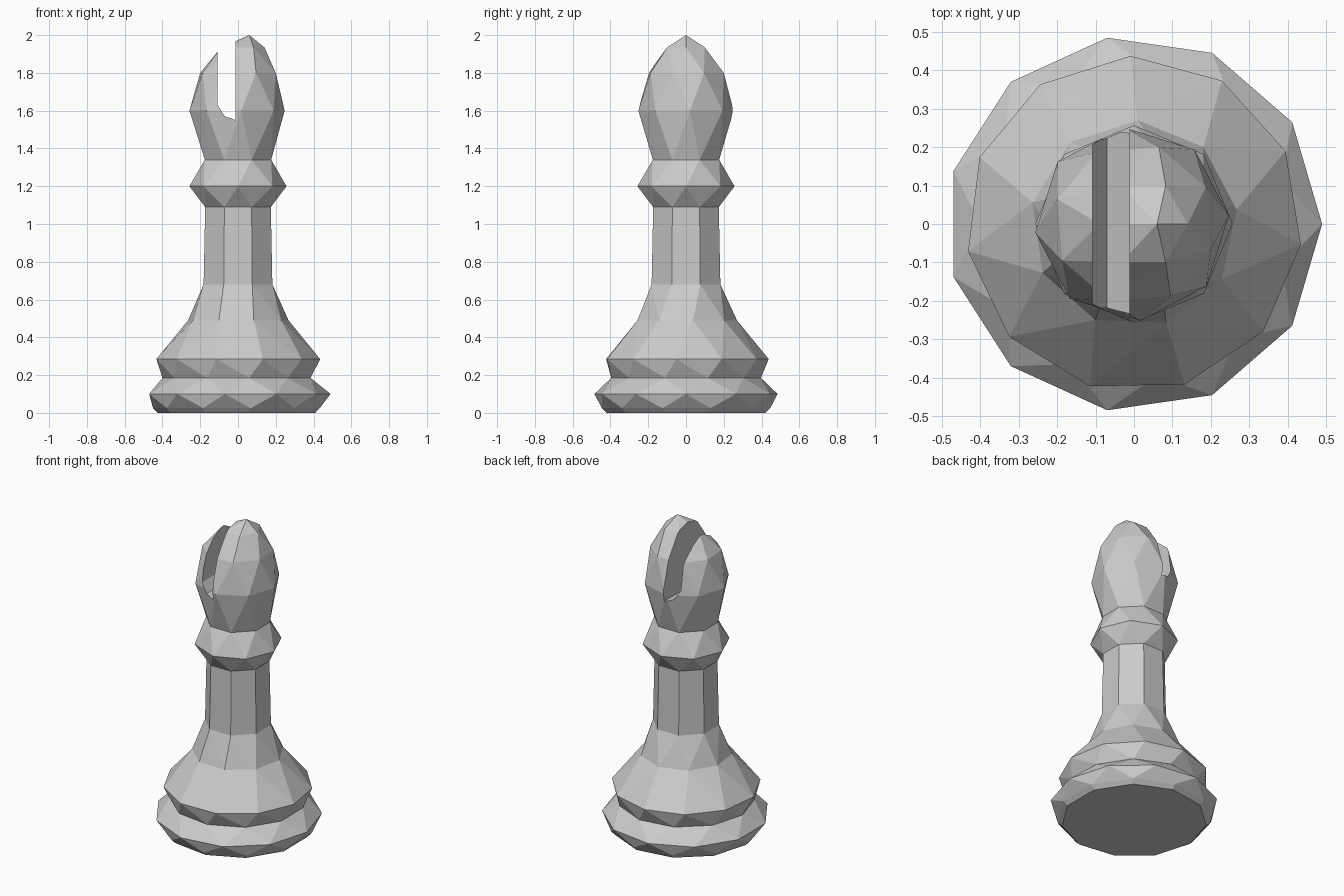
import bpy, bmesh
from math import sin, cos, radians, tau

if "Cube" in bpy.data.objects:
    bpy.data.objects.remove(bpy.data.objects["Cube"])

# Faceted profile: (z, radius, sides, phase in degrees, x offset)
RINGS = [
    (0.00, 0.425, 11, -16, 0.0),    # foot
    (0.025, 0.45, 11, -16, 0.0),
    (0.10, 0.49, 11, 0, 0.0),       # widest rim
    (0.185, 0.40, 11, -16, 0.0),    # groove
    (0.285, 0.438, 11, -7, 0.0),    # upper rim
    (0.49, 0.27, 9, 8, 0.0),        # flare
    (0.68, 0.197, 8, 22.5, 0.0),
    (1.09, 0.188, 8, 22.5, 0.0),    # stem
    (1.20, 0.257, 8, 0, 0.0),       # collar
    (1.34, 0.19, 8, 22.5, 0.0),     # neck
    (1.60, 0.253, 8, 5, -0.005),    # head
    (1.80, 0.21, 8, 27, 0.0),
    (1.935, 0.115, 6, 0, 0.025),
]


def add_ring(bm, z, r, n, phase, cx):
    ang = [radians(phase) + tau * i / n for i in range(n)]
    return [(a, bm.verts.new((cx + r * cos(a), r * sin(a), z))) for a in ang]


def bridge(bm, lo, hi):
    """Triangulate between two rings, even with different side counts."""
    nl, nh = len(lo), len(hi)
    L = lambda i: lo[i % nl][0] + tau * (i // nl)
    H = lambda j: hi[j % nh][0] + tau * (j // nh)
    i = j = 0
    while i < nl or j < nh:
        a, b = lo[i % nl][1], hi[j % nh][1]
        if j >= nh or (i < nl and L(i) + L(i + 1) <= H(j) + H(j + 1)):
            bm.faces.new((a, lo[(i + 1) % nl][1], b))
            i += 1
        else:
            bm.faces.new((a, hi[(j + 1) % nh][1], b))
            j += 1


def finish(bm, name):
    bmesh.ops.recalc_face_normals(bm, faces=bm.faces[:])
    me = bpy.data.meshes.new(name)
    bm.to_mesh(me)
    bm.free()
    ob = bpy.data.objects.new(name, me)
    bpy.context.collection.objects.link(ob)
    return ob


# Turned body with flat foot and slightly off-centre tip
bm = bmesh.new()
rings = [add_ring(bm, *r) for r in RINGS]
for lo, hi in zip(rings, rings[1:]):
    bridge(bm, lo, hi)
bm.faces.new([v for _, v in rings[0]])
tip = bm.verts.new((0.06, 0, 2.0))
top = [v for _, v in rings[-1]]
for k, v in enumerate(top):
    bm.faces.new((v, top[(k + 1) % len(top)], tip))
body = finish(bm, "bishop_piece")

# Slot cutter through the head
bm = bmesh.new()
outline = [(-0.108, 2.2), (-0.108, 1.63), (-0.07, 1.57), (-0.012, 1.55), (-0.012, 2.2)]
f = bm.faces.new([bm.verts.new((x, -0.5, z)) for x, z in outline])
ext = bmesh.ops.extrude_face_region(bm, geom=[f])["geom"]
bmesh.ops.translate(bm, vec=(0, 1, 0),
                    verts=[g for g in ext if isinstance(g, bmesh.types.BMVert)])
cutter = finish(bm, "slot_cutter")
cutter.hide_render = True

mod = body.modifiers.new("slot", 'BOOLEAN')
mod.operation = 'DIFFERENCE'
mod.solver = 'EXACT'
mod.object = cutter
bpy.context.view_layer.objects.active = body
bpy.ops.object.modifier_apply(modifier=mod.name)
bpy.data.objects.remove(cutter)
